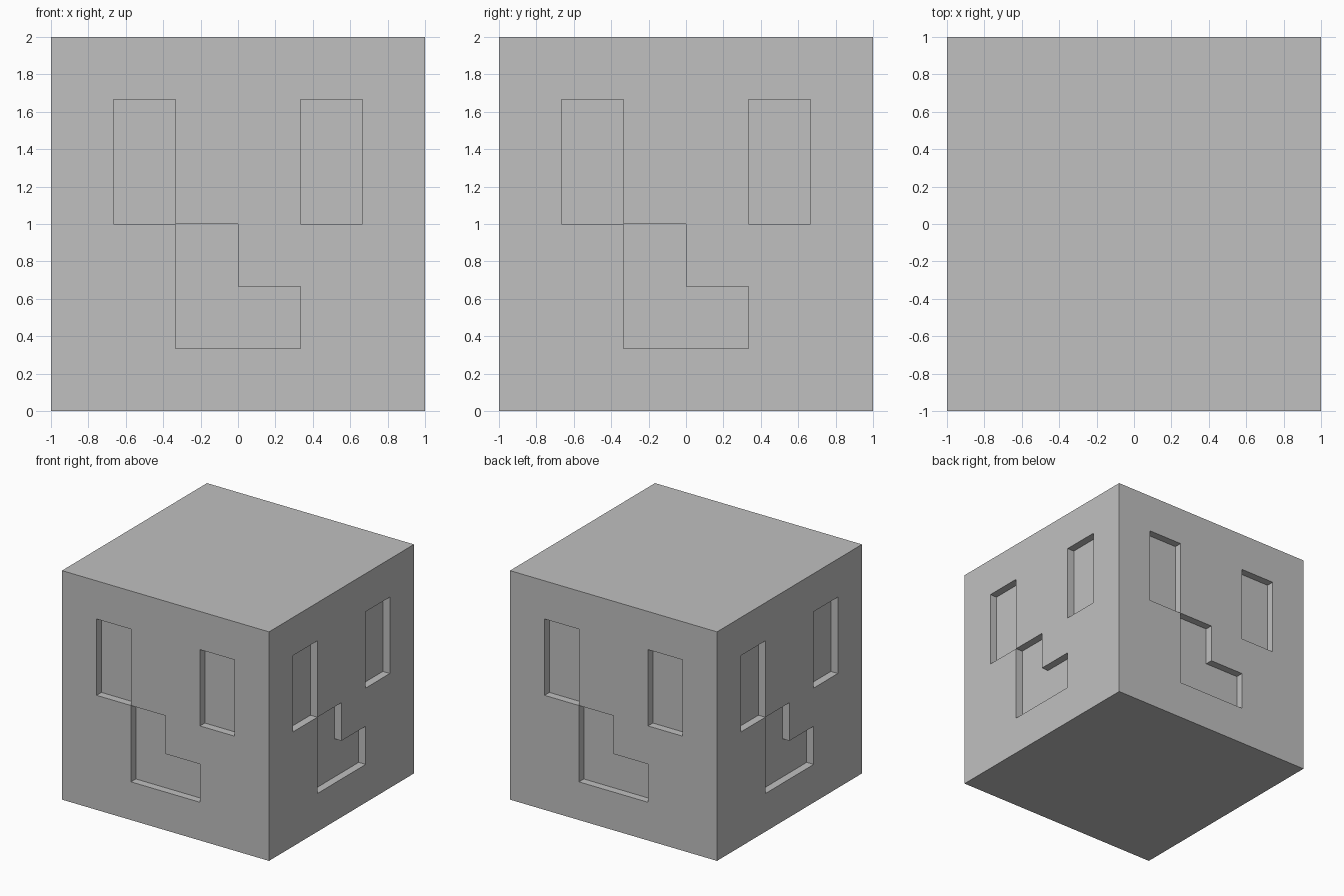
import bpy
import bmesh
from mathutils import Vector

old = bpy.data.objects.get("Cube")
if old:
    bpy.data.objects.remove(old, do_unlink=True)

DEPTH = 0.067   # how far the features sink into each side
CELLS = 6       # each side is a square grid of cells

# Features as (column, row) cells, counted from the lower left of a side
FEATURES = [
    [(1, 3), (1, 4)],           # one eye
    [(4, 3), (4, 4)],           # other eye
    [(2, 1), (3, 1), (2, 2)],   # L-shaped mouth
]
SIDES = [Vector(n) for n in ((0, -1, 0), (1, 0, 0), (0, 1, 0), (-1, 0, 0))]
UP = Vector((0, 0, 1))

# Plain grey material
grey = bpy.data.materials.new("plain_grey")
colour = (0.53, 0.53, 0.53, 1)
grey.diffuse_color = colour
grey.use_nodes = True
for node in grey.node_tree.nodes:
    if node.type == "BSDF_PRINCIPLED":
        node.inputs["Base Color"].default_value = colour

# Block divided into cells
bm = bmesh.new()
bmesh.ops.create_cube(bm, size=2)
bmesh.ops.subdivide_edges(bm, edges=bm.edges[:], cuts=CELLS - 1, use_grid_fill=True)


def cell_of(face, right):
    centre = face.calc_center_median()
    return tuple(int((centre.dot(axis) + 1) * CELLS / 2) for axis in (right, UP))


# Sink the eyes and mouth into all four sides
for normal in SIDES:
    right = UP.cross(normal)
    for cells in FEATURES:
        bm.normal_update()
        faces = [f for f in bm.faces
                 if f.normal.dot(normal) > 0.9
                 and f.calc_center_median().dot(normal) > 0.99
                 and cell_of(f, right) in cells]
        result = bmesh.ops.extrude_face_region(bm, geom=faces)
        moved = [g for g in result["geom"] if isinstance(g, bmesh.types.BMVert)]
        bmesh.ops.translate(bm, verts=moved, vec=-normal * DEPTH)
        # Remove any original faces left capping the recess
        caps = [f for f in faces if f.is_valid
                and f.calc_center_median().dot(normal) > 0.99]
        if caps:
            bmesh.ops.delete(bm, geom=caps, context="FACES_ONLY")

# Stand the block on the ground
bmesh.ops.translate(bm, verts=bm.verts[:], vec=UP)
bm.normal_update()

mesh = bpy.data.meshes.new("carved_block")
bm.to_mesh(mesh)
bm.free()
mesh.materials.append(grey)
block = bpy.data.objects.new("carved_block", mesh)
bpy.context.collection.objects.link(block)
